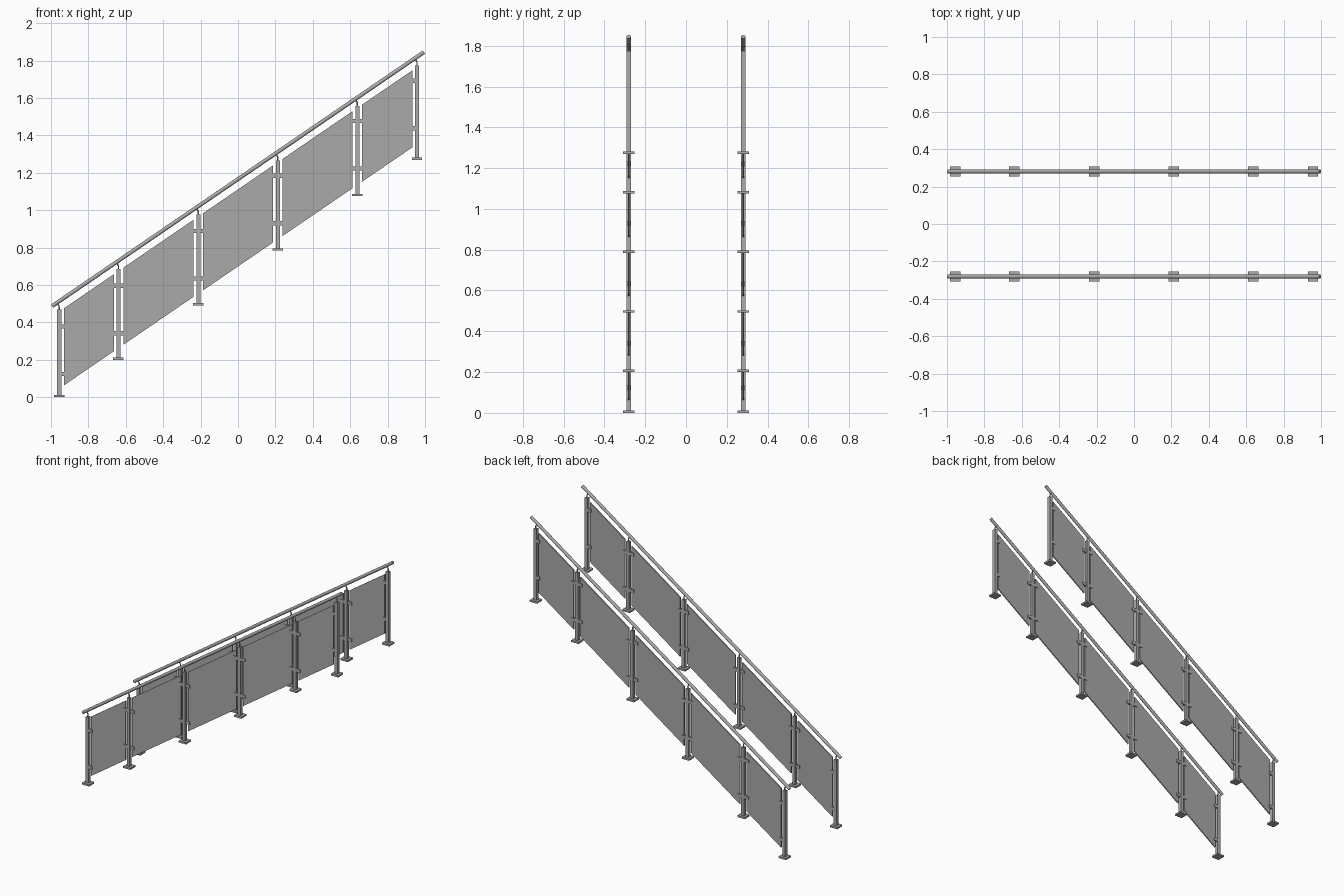
import bpy, bmesh, math
from mathutils import Vector, Matrix

if "Cube" in bpy.data.objects:
    bpy.data.objects.remove(bpy.data.objects["Cube"])

SLOPE = 0.683
RAIL_Z = 1.166          # rail axis height at x = 0
SIDE_Y = 0.281


def material(name, rgb):
    m = bpy.data.materials.new(name)
    m.diffuse_color = (*rgb, 1)
    m.use_nodes = True
    m.node_tree.nodes["Principled BSDF"].inputs["Base Color"].default_value = m.diffuse_color
    return m


metal = material("brushed_metal", (0.41, 0.41, 0.41))
glass = material("grey_glass", (0.40, 0.40, 0.40))


def rail_z(x):
    return RAIL_Z + SLOPE * x


def finish(bm, name, mat):
    bmesh.ops.recalc_face_normals(bm, faces=bm.faces)
    me = bpy.data.meshes.new(name)
    bm.to_mesh(me)
    bm.free()
    me.materials.append(mat)
    ob = bpy.data.objects.new(name, me)
    bpy.context.collection.objects.link(ob)
    return ob


def add_box(bm, x0, x1, y, depth, z0, z1):
    mat = Matrix.Translation(((x0 + x1) / 2, y, (z0 + z1) / 2)) @ \
        Matrix.Diagonal((x1 - x0, depth, z1 - z0, 1))
    bmesh.ops.create_cube(bm, size=1, matrix=mat)


def add_rod(bm, a, b, r, sides):
    a, b = Vector(a), Vector(b)
    d = b - a
    rot = d.to_track_quat('Z', 'Y').to_matrix().to_4x4()
    bmesh.ops.create_cone(bm, cap_ends=True, segments=sides, radius1=r, radius2=r,
                          depth=d.length, matrix=Matrix.Translation((a + b) / 2) @ rot)


def smooth(ob):
    for p in ob.data.polygons:
        p.use_smooth = len(p.vertices) == 4
    bpy.ops.object.select_all(action='DESELECT')
    bpy.context.view_layer.objects.active = ob
    ob.select_set(True)
    bpy.ops.object.shade_smooth_by_angle(angle=math.radians(40))


# post x, base height, lower clamp height, upper clamp height
POSTS = [(-0.956, 0.000, 0.123, 0.377), (-0.639, 0.200, 0.342, 0.596),
         (-0.212, 0.491, 0.634, 0.888), (0.213, 0.783, 0.930, 1.184),
         (0.638, 1.075, 1.222, 1.476), (0.957, 1.269, 1.438, 1.692)]

for side, y in (("front", -SIDE_Y), ("back", SIDE_Y)):
    # sloping round handrail
    bm = bmesh.new()
    add_rod(bm, (-0.994, y, rail_z(-0.994)), (0.994, y, rail_z(0.994)), 0.0105, 24)
    smooth(finish(bm, side + "_handrail", metal))

    posts, plates, clamps, stems = (bmesh.new() for _ in range(4))
    for i, (x, z, c0, c1) in enumerate(POSTS):
        top = rail_z(x) - 0.045
        add_box(posts, x - 0.011, x + 0.011, y, 0.022, z + 0.012, top)
        add_box(plates, x - 0.028, x + 0.028, y, 0.055, z, z + 0.012)
        # bent stem from post top to underside of rail
        knee = (x, y, top + 0.018)
        add_rod(stems, (x, y, top - 0.002), knee, 0.004, 10)
        add_rod(stems, knee, (x - 0.012, y, top + 0.018 + 0.012 / SLOPE), 0.004, 10)
        # glass clamps on the sides that carry a panel
        for s in (-1, 1):
            if (i == 0 and s < 0) or (i == 5 and s > 0):
                continue
            reach = 0.036 if i in (0, 5) else 0.043
            a, b = sorted((x + s * 0.010, x + s * reach))
            for c in (c0, c1):
                add_box(clamps, a, b, y, 0.018, c - 0.011, c + 0.011)
    finish(posts, side + "_posts", metal)
    finish(plates, side + "_base_plates", metal)
    finish(clamps, side + "_glass_clamps", metal)
    smooth(finish(stems, side + "_rail_stems", metal))

    # slanted glass panels between neighbouring posts
    for i in range(5):
        x0, x1 = POSTS[i][0] + 0.026, POSTS[i + 1][0] - 0.025
        bm = bmesh.new()
        outline = [(x0, -0.467), (x1, -0.467), (x1, -0.055), (x0, -0.055)]
        face = bm.faces.new([bm.verts.new((x, y - 0.004, rail_z(x) + dz))
                             for x, dz in outline])
        ext = bmesh.ops.extrude_face_region(bm, geom=[face])
        bmesh.ops.translate(bm, vec=(0, 0.008, 0),
                            verts=[v for v in ext["geom"] if isinstance(v, bmesh.types.BMVert)])
        finish(bm, f"{side}_glass_panel_{i + 1}", glass)
